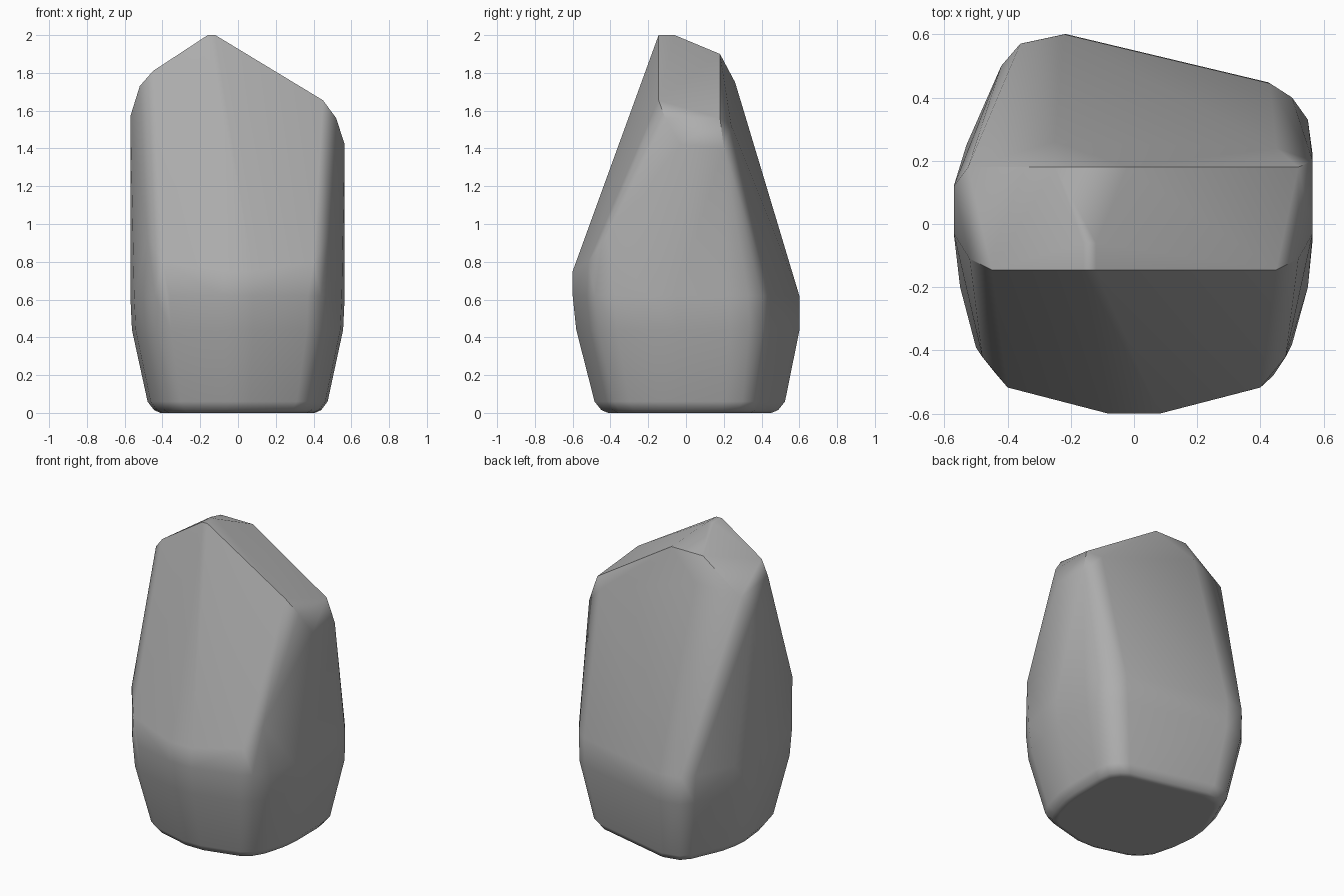
import bpy, bmesh, math

old = bpy.data.objects.get("Cube")
if old:
    bpy.data.objects.remove(old, do_unlink=True)

# Plain stone colour
stone = bpy.data.materials.new("stone_grey")
stone.use_nodes = True
grey = (0.42, 0.42, 0.42, 1.0)
stone.diffuse_color = grey
stone.node_tree.nodes["Principled BSDF"].inputs["Base Color"].default_value = grey

# Widest outline of the boulder, seen from above
outline = [
    (-.57, 0), (-.56, .12), (-.53, .25), (-.42, .5), (-.36, .57), (-.22, .6),
    (.43, .445), (.5, .4), (.55, .33), (.565, .22), (.565, -.05), (.55, -.2),
    (.5, -.38), (.44, -.48), (.37, -.525), (.08, -.6), (-.08, -.6),
    (-.36, -.525), (-.44, -.47), (-.5, -.39), (-.55, -.2),
]

# Foot and belly: the outline repeated as (height, scale, backward shift)
rings = [(0, .72, .02), (.015, .78, .02), (.06, .84, .02), (.44, .985, .01), (.62, 1, 0)]
points = [(x * s, y * s + dy, z) for z, s, dy in rings for x, y in outline]

# Front brow, where the upper front slope starts
points += [(x, -.6, .75) for x in (-.08, .08)]
points += [(side * .4, -.517, .8) for side in (-1, 1)]
points += [(side * .48, -.42, .94) for side in (-1, 1)]

# Crest: sharp front edge, peak and sharp back edge, given as y then (x, z) pairs
crest = {
    -.145: [(-.45, 1.81), (-.16, 2), (-.12, 2), (.45, 1.655)],
    -.06: [(-.16, 2), (-.12, 2)],
    .18: [(-.525, 1.7), (-.25, 1.9), (-.02, 1.9), (.52, 1.56)],
    .26: [(-.25, 1.75)],
    .24: [(.45, 1.52)],
}
points += [(x, y, z) for y, pairs in crest.items() for x, z in pairs]

# Rounded shoulders at the top of both sides
points += [(-.52, -.11, 1.73), (-.57, -.03, 1.57), (-.57, .12, 1.57)]
points += [(.52, -.11, 1.56), (.565, -.03, 1.42), (.565, .2, 1.4)]

# Wrap the points in one faceted skin
bm = bmesh.new()
for p in points:
    bm.verts.new(p)
hull = bmesh.ops.convex_hull(bm, input=bm.verts)
loose = {g for g in hull["geom_interior"] + hull["geom_unused"] if isinstance(g, bmesh.types.BMVert)}
bmesh.ops.delete(bm, geom=list(loose), context="VERTS")
bmesh.ops.dissolve_limit(bm, angle_limit=math.radians(2), verts=bm.verts, edges=bm.edges)
bmesh.ops.recalc_face_normals(bm, faces=bm.faces)

mesh = bpy.data.meshes.new("boulder")
bm.to_mesh(mesh)
bm.free()
mesh.materials.append(stone)
boulder = bpy.data.objects.new("boulder", mesh)
bpy.context.collection.objects.link(boulder)

# Soft shading that keeps the crest edges crisp
bpy.ops.object.select_all(action="DESELECT")
boulder.select_set(True)
bpy.context.view_layer.objects.active = boulder
bpy.ops.object.shade_smooth_by_angle(angle=math.radians(38))
soften = boulder.modifiers.new("even_normals", "WEIGHTED_NORMAL")
soften.keep_sharp = True
